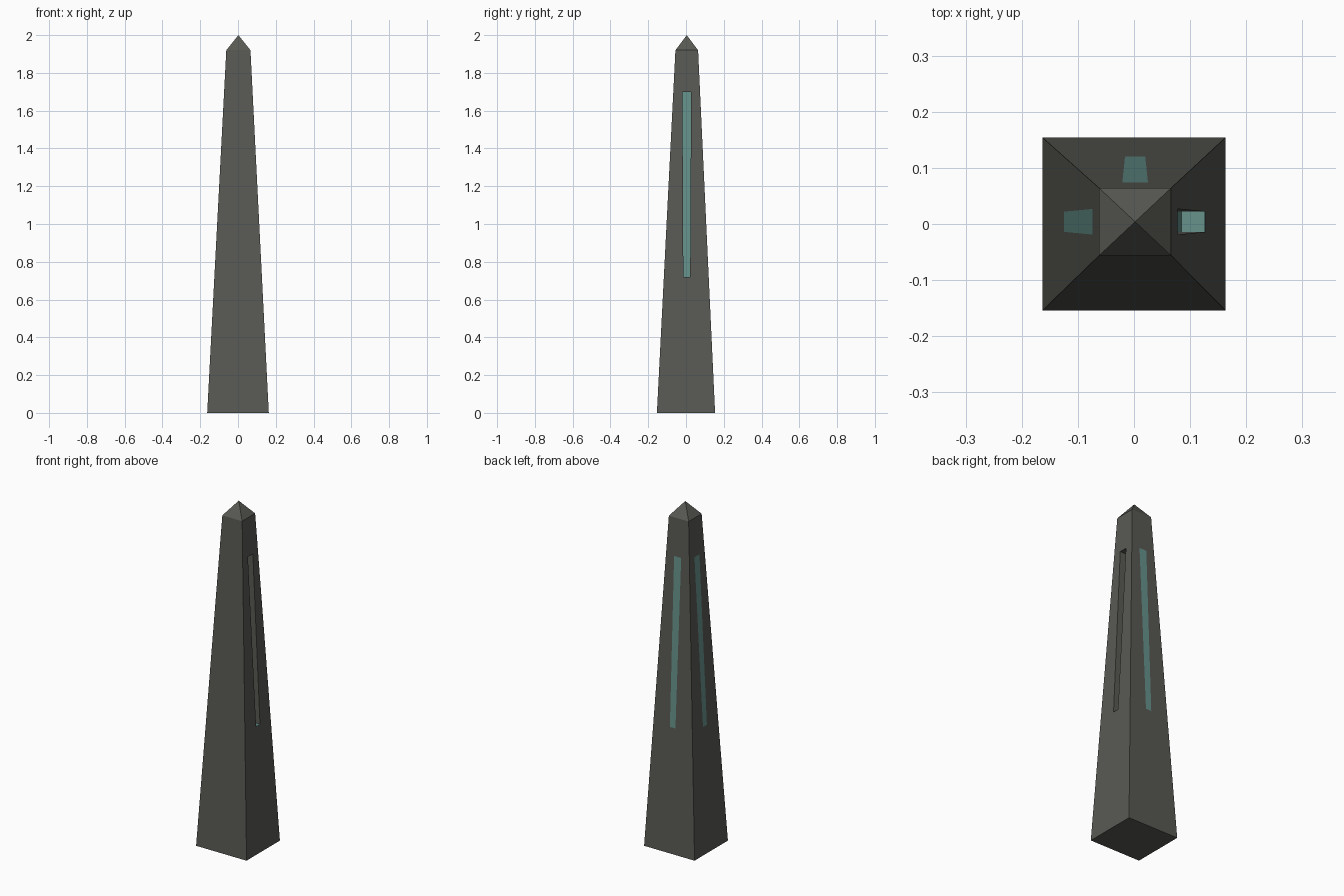
import bpy, bmesh
from mathutils import Vector

if "Cube" in bpy.data.objects:
    bpy.data.objects.remove(bpy.data.objects["Cube"])

Z_CAP, Z_TIP = 1.92, 2.0
SLOT_LOW, SLOT_HIGH = 0.72, 1.70
OFF = Vector((0.002, 0.004))          # slight offset of slots and cap


def material(name, rgb):
    m = bpy.data.materials.new(name)
    m.diffuse_color = (*rgb, 1)
    m.use_nodes = True
    m.node_tree.nodes["Principled BSDF"].inputs["Base Color"].default_value = m.diffuse_color
    return m


stone = material("dark stone", (0.100, 0.100, 0.088))
teal = material("teal inlay", (0.135, 0.290, 0.260))


def ring(bm, hx, hy, z, cx=0, cy=0):
    return [bm.verts.new((cx + sx * hx, cy + sy * hy, z))
            for sx, sy in ((-1, -1), (1, -1), (1, 1), (-1, 1))]


def finish(bm, name):
    bmesh.ops.recalc_face_normals(bm, faces=bm.faces)
    me = bpy.data.meshes.new(name)
    bm.to_mesh(me)
    bm.free()
    me.materials.append(stone)
    me.materials.append(teal)
    ob = bpy.data.objects.new(name, me)
    bpy.context.collection.objects.link(ob)
    return ob


def cut(bm, co, no):
    bmesh.ops.bisect_plane(bm, geom=bm.verts[:] + bm.edges[:] + bm.faces[:],
                           dist=1e-5, plane_co=co, plane_no=no)


# tapered shaft
bm = bmesh.new()
low = ring(bm, 0.163, 0.154, 0)
top = ring(bm, 0.064, 0.060, Z_CAP, *OFF)
bm.faces.new(low[::-1])
bm.faces.new(top)
for i in range(4):
    j = (i + 1) % 4
    bm.faces.new((low[i], low[j], top[j], top[i]))
bmesh.ops.recalc_face_normals(bm, faces=bm.faces)

# cut the outlines of the slots, slightly wider at the top
for z in (SLOT_LOW, SLOT_HIGH):
    cut(bm, (0, 0, z), (0, 0, 1))
for s in (-1, 1):
    cut(bm, (OFF.x + s * 0.018, 0, SLOT_LOW), (1, 0, -s * 0.005))
    cut(bm, (0, OFF.y + s * 0.018, SLOT_LOW), (0, 1, -s * 0.005))

# teal strips on the left, back and right
right_slot = []
for f in bm.faces:
    c, n = f.calc_center_median(), f.normal
    if not SLOT_LOW < c.z < SLOT_HIGH:
        continue
    on_side = abs(n.x) > 0.9 and abs(c.y - OFF.y) < 0.01
    on_back = n.y > 0.9 and abs(c.x - OFF.x) < 0.01
    if on_side or on_back:
        f.material_index = 1
        if n.x > 0.9:
            right_slot.append(f)

# the right strip is sunk into the shaft, with a teal sill
res = bmesh.ops.extrude_discrete_faces(bm, faces=[]) if not right_slot else \
    bmesh.ops.extrude_face_region(bm, geom=right_slot)
floor_verts = [v for v in res["geom"] if isinstance(v, bmesh.types.BMVert)]
floor_faces = [f for f in res["geom"] if isinstance(f, bmesh.types.BMFace)]
bmesh.ops.delete(bm, geom=[f for f in right_slot if f.is_valid], context='FACES_ONLY')
bmesh.ops.translate(bm, verts=floor_verts, vec=(-0.042, 0, 0))
bm.normal_update()
inner = set(floor_verts)
for f in bm.faces:
    if f not in floor_faces and any(v in inner for v in f.verts):
        sill = all(abs(v.co.z - SLOT_LOW) < 0.005 for v in f.verts)
        f.material_index = 1 if sill else 0
finish(bm, "obelisk_shaft")

# pyramid cap
bm = bmesh.new()
base = ring(bm, 0.064, 0.060, Z_CAP, *OFF)
tip = bm.verts.new((OFF.x, OFF.y, Z_TIP))
bm.faces.new(base[::-1])
for i in range(4):
    bm.faces.new((base[i], base[(i + 1) % 4], tip))
finish(bm, "pyramid_cap")
